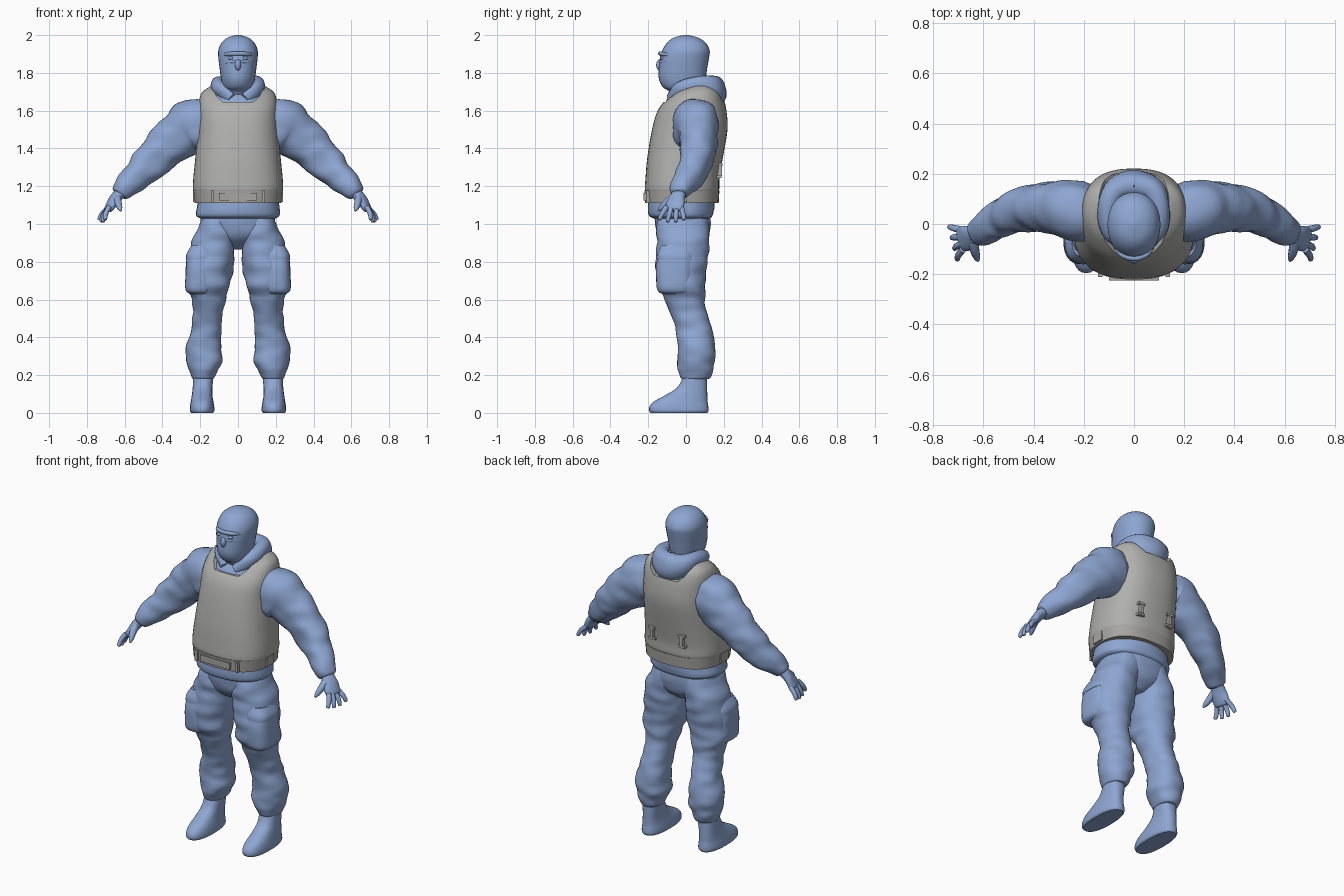
import bpy, bmesh, math
from mathutils import Vector, noise

cube = bpy.data.objects.get("Cube")
if cube:
    bpy.data.objects.remove(cube)


def material(name, rgb):
    m = bpy.data.materials.new(name)
    m.use_nodes = True
    m.diffuse_color = (*rgb, 1)
    m.node_tree.nodes["Principled BSDF"].inputs["Base Color"].default_value = (*rgb, 1)
    return m


BLUE = material("cloth blue", (0.27, 0.38, 0.64))
GREY = material("vest grey", (0.43, 0.43, 0.42))
BELT = material("belt grey", (0.38, 0.375, 0.36))
parts = []


def finish(name, bm, mat, mirror=False):
    bmesh.ops.recalc_face_normals(bm, faces=bm.faces)
    mesh = bpy.data.meshes.new(name)
    bm.to_mesh(mesh)
    bm.free()
    ob = bpy.data.objects.new(name, mesh)
    bpy.context.scene.collection.objects.link(ob)
    mesh.materials.append(mat)
    if mirror:
        ob.modifiers.new("Mirror", 'MIRROR')
    parts.append(ob)
    return ob


def spline(rows, steps):
    # Catmull-Rom through rows of (x, y, z, radius a, radius b)
    out = []
    for i in range(len(rows) - 1):
        p = [rows[max(0, min(len(rows) - 1, i + k))] for k in (-1, 0, 1, 2)]
        for s in range(steps):
            t = s / steps
            out.append([0.5 * (2 * b + (c - a) * t + (2 * a - 5 * b + 4 * c - d) * t * t
                               + (3 * b - a - 3 * c + d) * t ** 3) for a, b, c, d in zip(*p)])
    return out + [list(rows[-1])]


def loft(name, rows, mat, follow=False, power=2.2, sides=32, steps=4, wrinkle=0, mirror=False):
    rings = spline(rows, steps)
    bm = bmesh.new()
    loops = []
    for i, (x, y, z, ra, rb) in enumerate(rings):
        u, v = Vector((1, 0, 0)), Vector((0, 1, 0))
        if follow:
            t = Vector(rings[min(i + 1, len(rings) - 1)][:3]) - Vector(rings[max(i - 1, 0)][:3])
            t.normalize()
            u = Vector((-t.y, t.x, 0)).normalized()
            v = t.cross(u)
        loop = []
        for k in range(sides):
            a = math.tau * k / sides
            c, s = math.cos(a), math.sin(a)
            d = (u * math.copysign(abs(c) ** (2 / power), c) * max(ra, 0.002)
                 + v * math.copysign(abs(s) ** (2 / power), s) * max(rb, 0.002))
            p = Vector((x, y, z)) + d
            if wrinkle:
                q = Vector((p.x * 9, p.y * 9, p.z * 17))
                p += d.normalized() * wrinkle * noise.noise(q)
            loop.append(bm.verts.new(p))
        loops.append(loop)
    for a, b in zip(loops, loops[1:]):
        for k in range(sides):
            n = (k + 1) % sides
            bm.faces.new((a[k], a[n], b[n], b[k]))
    bm.faces.new(loops[0])
    bm.faces.new(loops[-1])
    return finish(name, bm, mat, mirror)


def blob(name, pos, size, mat, mirror=False):
    bm = bmesh.new()
    bmesh.ops.create_uvsphere(bm, u_segments=16, v_segments=10, radius=1)
    bmesh.ops.scale(bm, vec=size, verts=bm.verts)
    bmesh.ops.translate(bm, vec=pos, verts=bm.verts)
    return finish(name, bm, mat, mirror)


def boxes(name, items, mat, mirror=False):
    bm = bmesh.new()
    for pos, size in items:
        vs = bmesh.ops.create_cube(bm, size=1)["verts"]
        bmesh.ops.scale(bm, vec=size, verts=vs)
        bmesh.ops.translate(bm, vec=pos, verts=vs)
    return finish(name, bm, mat, mirror)


# Head with nose and the rims of the eye opening
loft("head", [(0, .02, 1.64, .07, .075), (0, 0, 1.70, .07, .088), (0, -.015, 1.725, .08, .108),
              (0, -.02, 1.77, .09, .124), (0, -.015, 1.83, .098, .128), (0, -.008, 1.88, .104, .13),
              (0, 0, 1.92, .104, .125), (0, .002, 1.96, .087, .102), (0, 0, 1.987, .055, .064),
              (0, 0, 2, .012, .012)], BLUE, power=2.1)
blob("nose", (0, -.138, 1.842), (.017, .02, .03), BLUE)
blob("eyes", (.036, -.125, 1.877), (.018, .012, .009), BLUE, True)
for label, z, r in (("brow_rim", 1.9, .011), ("lower_eye_rim", 1.857, .007)):
    half = [(.08, -.085, z - .006, .004, .004), (.05, -.121, z, r, r)]
    loft(label, half + [(0, -.137, z + .002, r, r)] + [(-h[0], *h[1:]) for h in reversed(half)],
         BLUE, follow=True, sides=10)

# Collar and draped hood
loft("collar", [(0, .035, 1.56, .17, .16), (0, .038, 1.64, .15, .15), (0, .04, 1.69, .135, .115),
                (0, .035, 1.72, .115, .10), (0, .02, 1.76, .085, .08)], BLUE, wrinkle=.005)
half = [(.035, -.085, 1.665, .018, .025), (.095, -.03, 1.715, .033, .04),
        (.102, .07, 1.735, .04, .045), (.07, .135, 1.72, .052, .065)]
loft("hood", half + [(0, .155, 1.70, .06, .083)] + [(-h[0], *h[1:]) for h in reversed(half)],
     BLUE, follow=True, sides=20, wrinkle=.007)

# Vest with a neck opening
vest = loft("vest", [(0, -.022, 1.17, .232, .19), (0, -.021, 1.185, .239, .197),
                     (0, -.018, 1.25, .236, .196), (0, -.005, 1.35, .226, .2),
                     (0, .02, 1.5, .214, .2), (0, .032, 1.6, .211, .182), (0, .048, 1.66, .205, .152),
                     (0, .062, 1.70, .188, .118), (0, .075, 1.73, .145, .07)],
            GREY, power=2.5, sides=48)
bm = bmesh.new()
outline = [(-.16, 1.82), (-.14, 1.73), (-.112, 1.675), (-.08, 1.645)]
outline += [(-x, z) for x, z in reversed(outline)]
face = bm.faces.new([bm.verts.new((x, -.4, z)) for x, z in outline])
ext = bmesh.ops.extrude_face_region(bm, geom=[face])["geom"]
bmesh.ops.translate(bm, vec=(0, .8, 0), verts=[g for g in ext if isinstance(g, bmesh.types.BMVert)])
cutter = finish("neck_cutter", bm, GREY)
parts.remove(cutter)
cut = vest.modifiers.new("Neck", 'BOOLEAN')
cut.object = cutter
cut.operation = 'DIFFERENCE'
bpy.context.view_layer.objects.active = vest
bpy.ops.object.modifier_apply(modifier="Neck")
bpy.data.objects.remove(cutter)

# Belt, its tabs and the clips on the back
loft("belt", [(0, -.022, 1.11, .23, .195), (0, -.022, 1.178, .236, .199)], BELT, power=2.5, sides=48, steps=1)
boxes("belt_tabs", [((.135, -.196, 1.145), (.018, .03, .066)), ((.228, -.03, 1.145), (.022, .07, .055))],
      BELT, True)
boxes("belt_front_strap", [((.0, -.218, 1.145), (.2, .012, .04))], BELT)
boxes("back_clips", [((.1, .178, 1.315), (.042, .03, .014)), ((.1, .176, 1.285), (.02, .03, .06)),
                     ((.1, .172, 1.25), (.042, .03, .014))], GREY, True)

# Sweater hem, hips and trouser legs
loft("sweater_hem", [(0, -.024, 1.15, .21, .17), (0, -.027, 1.09, .22, .174),
                     (0, -.027, 1.045, .222, .17), (0, -.022, 1.03, .2, .15)], BLUE, wrinkle=.006)
loft("hips", [(0, -.02, 1.08, .19, .15), (0, -.015, 1.0, .198, .148), (0, -.012, .94, .19, .135),
              (0, -.005, .9, .13, .105), (0, 0, .865, .05, .06)], BLUE, wrinkle=.006)
loft("trouser_legs", [(.1, -.015, 1.03, .09, .13), (.115, -.015, .95, .112, .142),
                      (.134, -.018, .87, .12, .137), (.145, -.025, .77, .12, .133),
                      (.155, -.025, .67, .115, .124), (.155, -.01, .61, .093, .11),
                      (.157, .01, .54, .082, .095), (.165, .04, .45, .08, .095),
                      (.175, .053, .36, .09, .1), (.178, .055, .28, .097, .1),
                      (.182, .052, .22, .074, .09), (.183, .05, .185, .058, .08),
                      (.183, .05, .18, .045, .06)], BLUE, wrinkle=.012, steps=6, mirror=True)
loft("cargo_pockets", [(.2, -.055, .63, .05, .07), (.205, -.06, .65, .07, .092), (.206, -.06, .74, .073, .1),
                       (.2, -.055, .83, .07, .095), (.19, -.05, .85, .06, .085)],
     BLUE, power=2.8, wrinkle=.006, mirror=True)
loft("pocket_flaps", [(.199, -.055, .81, .077, .1), (.197, -.055, .84, .076, .099),
                      (.185, -.05, .885, .062, .085)], BLUE, power=2.8, wrinkle=.005, mirror=True)

# Boots
loft("boots", [(.19, -.038, 0, .058, .15), (.19, -.038, .012, .065, .157), (.19, -.037, .035, .064, .155),
               (.19, -.028, .06, .06, .142), (.19, -.002, .09, .055, .115), (.188, .03, .13, .052, .082),
               (.185, .045, .18, .053, .066), (.184, .05, .24, .05, .06)], BLUE, power=2.4, mirror=True)

# Sleeves
loft("sleeves", [(.14, .05, 1.53, .1, .12), (.21, .048, 1.525, .122, .142), (.28, .062, 1.495, .115, .135),
                 (.37, .065, 1.42, .098, .113), (.46, .052, 1.335, .086, .098),
                 (.54, .015, 1.25, .073, .08), (.6, -.02, 1.19, .06, .064),
                 (.625, -.034, 1.165, .05, .05), (.632, -.037, 1.157, .035, .035)],
     BLUE, follow=True, wrinkle=.013, steps=6, mirror=True)

# Hands: palm, four fingers and thumb
loft("palms", [(.61, -.03, 1.18, .035, .03), (.637, -.042, 1.15, .04, .028), (.662, -.055, 1.115, .05, .025),
               (.685, -.062, 1.08, .048, .02), (.692, -.064, 1.07, .035, .012)],
     BLUE, follow=True, sides=20, mirror=True)
for i, label in enumerate(("little", "ring", "middle", "index")):
    y = -.024 - .026 * i
    tip = Vector((.737 - .011 * i, y - .018 * (i - .2) + .01, 1.022 - .012 * (i in (1, 2))))
    base = Vector((.682, y, 1.09))
    mid = base.lerp(tip, .55) + Vector((.005, 0, .004))
    loft(label + "_fingers", [(*base, .014, .014), (*mid, .013, .013), (*tip.lerp(mid, .12), .01, .01),
                              (*tip, .003, .003)], BLUE, follow=True, sides=12, mirror=True)
loft("thumbs", [(.638, -.06, 1.145, .02, .02), (.635, -.1, 1.115, .019, .02), (.626, -.132, 1.085, .014, .014),
                (.62, -.148, 1.068, .004, .004)], BLUE, follow=True, sides=12, mirror=True)

# Smooth shading with sharp edges kept
bpy.ops.object.select_all(action='DESELECT')
for ob in parts:
    ob.select_set(True)
bpy.context.view_layer.objects.active = vest
bpy.ops.object.shade_smooth_by_angle(angle=math.radians(40))
